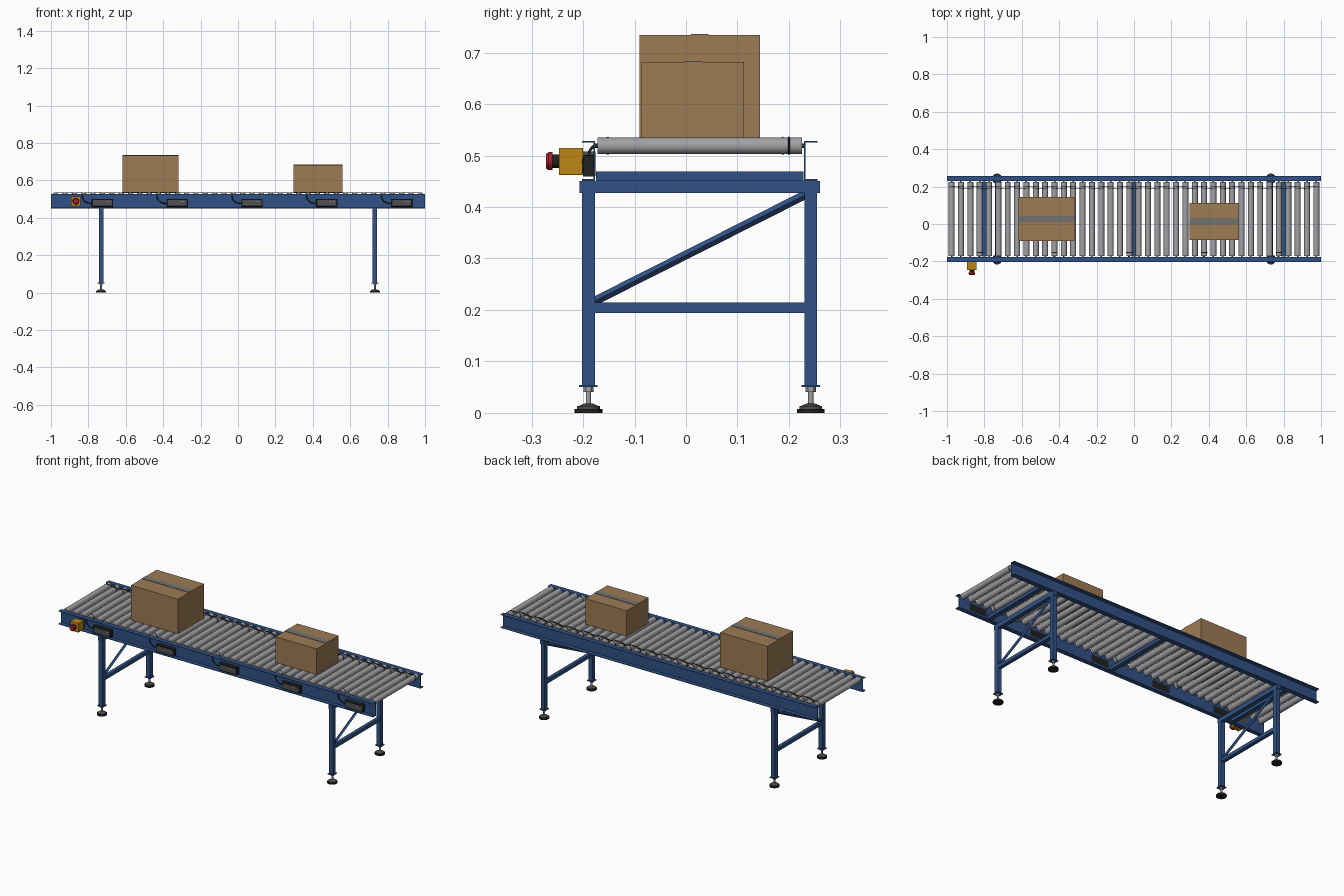
import bpy, bmesh, math
from mathutils import Vector, Matrix

cube = bpy.data.objects.get("Cube")
if cube:
    bpy.data.objects.remove(cube, do_unlink=True)


def material(name, r, g, b):
    m = bpy.data.materials.new(name)
    m.use_nodes = True
    m.diffuse_color = (r, g, b, 1)
    m.node_tree.nodes["Principled BSDF"].inputs["Base Color"].default_value = (r, g, b, 1)
    return m


BLUE = material("frame_blue", 0.03, 0.083, 0.235)
STEEL = material("roller_steel", 0.36, 0.36, 0.38)
DARK = material("dark_grey", 0.08, 0.08, 0.08)
BLACK = material("black_rubber", 0.015, 0.015, 0.016)
CARD = material("cardboard", 0.34, 0.2, 0.09)
TAPE = material("tape_grey", 0.17, 0.17, 0.165)
YELLOW = material("safety_yellow", 0.52, 0.24, 0.008)
RED = material("button_red", 0.4, 0.015, 0.02)


class Part:
    """Collects primitives into one named object."""

    def __init__(self, name, mat):
        self.name, self.mat, self.bm = name, mat, bmesh.new()

    def box(self, x, y, z):
        size = Matrix.Diagonal((x[1] - x[0], y[1] - y[0], z[1] - z[0], 1))
        mid = Matrix.Translation((sum(x) / 2, sum(y) / 2, sum(z) / 2))
        bmesh.ops.create_cube(self.bm, size=1, matrix=mid @ size)
        return self

    def rod(self, a, b, r1, r2=None, sides=24):
        a, b = Vector(a), Vector(b)
        turn = (b - a).to_track_quat('Z', 'Y').to_matrix().to_4x4()
        bmesh.ops.create_cone(self.bm, cap_ends=True, segments=sides, radius1=r1,
                              radius2=r1 if r2 is None else r2, depth=(b - a).length,
                              matrix=Matrix.Translation((a + b) / 2) @ turn)
        return self

    def done(self, smooth=False, bevel=0):
        mesh = bpy.data.meshes.new(self.name)
        self.bm.to_mesh(mesh)
        self.bm.free()
        mesh.materials.append(self.mat)
        ob = bpy.data.objects.new(self.name, mesh)
        bpy.context.collection.objects.link(ob)
        if bevel:
            mod = ob.modifiers.new("soft_edges", 'BEVEL')
            mod.width, mod.segments = bevel, 2
        if smooth:
            bpy.ops.object.select_all(action='DESELECT')
            ob.select_set(True)
            bpy.context.view_layer.objects.active = ob
            bpy.ops.object.shade_smooth_by_angle(angle=math.radians(35))
        return ob


def tubes(name, mat, paths, radius, cyclic=False, kind='POLY'):
    curve = bpy.data.curves.new(name, 'CURVE')
    curve.dimensions = '3D'
    curve.bevel_depth, curve.bevel_resolution = radius, 1
    curve.resolution_u = 6
    for path in paths:
        s = curve.splines.new(kind)
        if kind == 'POLY':
            s.points.add(len(path) - 1)
            for p, co in zip(s.points, path):
                p.co = (*co, 1)
        else:
            s.bezier_points.add(len(path) - 1)
            for p, co in zip(s.bezier_points, path):
                p.co = co
                p.handle_left_type = p.handle_right_type = 'AUTO'
        s.use_cyclic_u = cyclic
    curve.materials.append(mat)
    ob = bpy.data.objects.new(name, curve)
    bpy.context.collection.objects.link(ob)


PITCH, COUNT, AXIS_Z, R = 0.05, 40, 0.519, 0.016
MID = 0.0265                       # centre line between the two rails
roller_x = [(i - (COUNT - 1) / 2) * PITCH for i in range(COUNT)]
motor_x = roller_x[3::8]

# Side rails: channels with the web inside and flanges outward
for side, label in ((-1, "front"), (1, "back")):
    rail = Part(label + "_rail", BLUE)

    def span(a, b):
        return sorted((MID + side * a, MID + side * b))
    rail.box((-1, 1), span(0.203, 0.206), (0.451, 0.528))
    for z in (0.451, 0.525):
        rail.box((-1, 1), span(0.203, 0.229), (z, z + 0.003))
    rail.done()

# Rollers, axles and end collars
rollers = Part("rollers", STEEL)
axles = Part("roller_axles", DARK)
for x in roller_x:
    rollers.rod((x, -0.172, AXIS_Z), (x, 0.225, AXIS_Z), R)
    axles.rod((x, -0.178, AXIS_Z), (x, 0.231, AXIS_Z), 0.004, sides=8)
rollers.done(smooth=True)
axles.done(smooth=True)

motor_rings = Part("motor_roller_rings", BLACK)
for x in motor_x:
    motor_rings.rod((x, -0.154, AXIS_Z), (x, -0.15, AXIS_Z), R + 0.001)
motor_rings.done(smooth=True)

# Drive belts looping neighbouring rollers, on two alternating tracks
belts = []
for i, (a, b) in enumerate(zip(roller_x, roller_x[1:])):
    y = 0.188 if i % 2 else 0.2
    loop = []
    for x, start in ((b, -90), (a, 90)):
        for k in range(9):
            t = math.radians(start + k * 22.5)
            loop.append((x + R * math.cos(t), y, AXIS_Z + R * math.sin(t)))
    belts.append(loop)
tubes("drive_belts", BLACK, belts, 0.0018, cyclic=True)

# Cross members under the rollers
cross = Part("cross_members", BLUE)
for x in (-0.8, 0, 0.8):
    cross.box((x - 0.0125, x + 0.0125), (-0.175, 0.228), (0.451, 0.469))
cross.done()

# Leg frames with levelling feet
LEG_Y = (-0.1895, 0.2425)
for cx, label in ((-0.732, "right"), (0.732, "left")):
    w = (cx - 0.0125, cx + 0.0125)
    frame = Part(label + "_leg_frame", BLUE)
    frame.box(w, (-0.207, 0.26), (0.427, 0.451))
    frame.box((cx - 0.01, cx + 0.01), (-0.178, 0.231), (0.194, 0.214))
    for y in LEG_Y:
        frame.box(w, (y - 0.0125, y + 0.0125), (0.052, 0.43))
        frame.box((cx - 0.018, cx + 0.018), (y - 0.018, y + 0.018), (0.05, 0.054))
    frame.rod((cx, -0.178, 0.217), (cx, 0.232, 0.424), 0.0085, sides=4)
    frame.done()

    stems = Part(label + "_foot_stems", STEEL)
    pads = Part(label + "_foot_pads", DARK)
    soles = Part(label + "_foot_soles", BLACK)
    for y in LEG_Y:
        stems.rod((cx, y, 0.012), (cx, y, 0.05), 0.005, sides=12)
        stems.rod((cx, y, 0.041), (cx, y, 0.05), 0.01, sides=6)
        pads.rod((cx, y, 0.007), (cx, y, 0.013), 0.022)
        pads.rod((cx, y, 0.013), (cx, y, 0.018), 0.02, 0.009)
        soles.rod((cx, y, 0), (cx, y, 0.008), 0.027)
    for part in (stems, pads, soles):
        part.done(smooth=True)

# Motor controllers in the front channel, with cables to the motor rollers
boxes = Part("motor_controllers", BLACK)
lids = Part("controller_lids", DARK)
lights = Part("controller_lights", STEEL)
cables = []
for x in motor_x:
    c = x + 0.1
    boxes.box((c - 0.057, c + 0.057), (-0.2, -0.176), (0.459, 0.501))
    lids.box((c - 0.05, c + 0.05), (-0.202, -0.199), (0.465, 0.495))
    for k in (0.018, 0.032):
        lights.box((c + k, c + k + 0.005), (-0.203, -0.201), (0.484, 0.489))
    cables.append([(x, -0.168, AXIS_Z), (x - 0.008, -0.182, 0.516),
                   (x + 0.006, -0.19, 0.488), (x + 0.048, -0.19, 0.474)])
boxes.done(bevel=0.002)
lids.done()
lights.done()
tubes("motor_cables", BLACK, cables, 0.0028, kind='BEZIER')

# Emergency stop
sx, sz = -0.867, 0.489
Part("stop_box", YELLOW).box((sx - 0.026, sx + 0.026), (-0.247, -0.2), (0.462, 0.515)).done(bevel=0.002)
Part("stop_bracket", DARK).box((sx - 0.02, sx + 0.02), (-0.201, -0.176), (0.47, 0.508)).done()
Part("stop_collar", BLACK).rod((sx, -0.246, sz), (sx, -0.261, sz), 0.013).done(smooth=True)
button = Part("stop_button", RED)
button.rod((sx, -0.259, sz), (sx, -0.267, sz), 0.0175)
button.rod((sx, -0.267, sz), (sx, -0.272, sz), 0.0175, 0.014)
button.done(smooth=True)

# Cartons with a tape strip along the top
for label, x, y, top, tape_y in (("large", (-0.618, -0.318), (-0.09, 0.144), 0.734, 0.027),
                                 ("small", (0.298, 0.56), (-0.086, 0.113), 0.682, 0.014)):
    Part(label + "_carton", CARD).box(x, y, (AXIS_Z + R, top)).done()
    Part(label + "_carton_tape", TAPE).box(x, (tape_y - 0.017, tape_y + 0.017),
                                           (top - 0.001, top + 0.002)).done()
